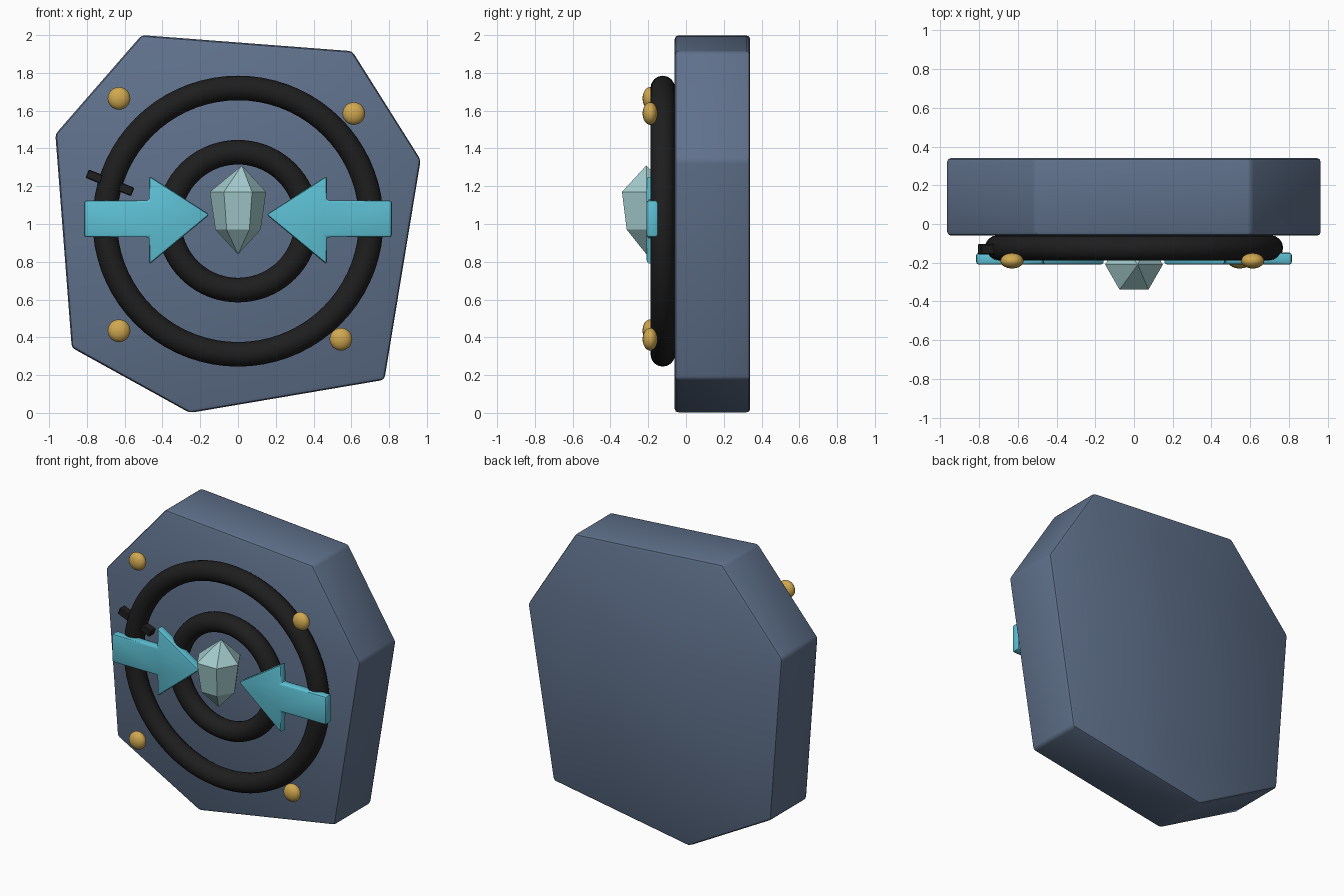
import bpy, bmesh, math
from mathutils import Matrix

if "Cube" in bpy.data.objects:
    bpy.data.objects.remove(bpy.data.objects["Cube"])


def material(name, rgb):
    m = bpy.data.materials.new(name)
    m.diffuse_color = (*rgb, 1)
    m.use_nodes = True
    m.node_tree.nodes["Principled BSDF"].inputs["Base Color"].default_value = m.diffuse_color
    return m


STONE = material("slate blue", (0.115, 0.165, 0.26))
BLACK = material("black", (0.013, 0.013, 0.013))
CYAN = material("cyan", (0.11, 0.53, 0.66))
GOLD = material("gold", (0.63, 0.39, 0.08))
CRYSTAL = material("pale crystal", (0.37, 0.60, 0.61))


def finish(ob, mat, smooth=True, bevel=0, segments=2):
    ob.data.materials.append(mat)
    bpy.ops.object.select_all(action='DESELECT')
    ob.select_set(True)
    bpy.context.view_layer.objects.active = ob
    if bevel:
        mod = ob.modifiers.new("bevel", 'BEVEL')
        mod.width, mod.segments = bevel, segments
        bpy.ops.object.modifier_apply(modifier=mod.name)
    if smooth:
        bpy.ops.object.shade_smooth_by_angle(angle=math.radians(35))
    return ob


def from_bmesh(name, bm):
    bmesh.ops.recalc_face_normals(bm, faces=bm.faces)
    me = bpy.data.meshes.new(name)
    bm.to_mesh(me)
    bm.free()
    ob = bpy.data.objects.new(name, me)
    bpy.context.collection.objects.link(ob)
    return ob


def plate(name, outline, y0, y1):
    """Extrude an (x, z) outline from y0 to y1."""
    bm = bmesh.new()
    front = [bm.verts.new((x, y0, z)) for x, z in outline]
    back = [bm.verts.new((x, y1, z)) for x, z in outline]
    bm.faces.new(front)
    bm.faces.new(back)
    n = len(outline)
    for i in range(n):
        j = (i + 1) % n
        bm.faces.new((front[i], front[j], back[j], back[i]))
    return from_bmesh(name, bm)


# Irregular seven-sided slab
slab = [(-0.51, 2.0), (0.605, 1.915), (0.967, 1.34), (0.775, 0.175),
        (-0.255, 0.0), (-0.88, 0.345), (-0.967, 1.475)]
finish(plate("stone_slab", slab, -0.06, 0.34), STONE, bevel=0.02)

# Concentric rings
for name, radius in (("outer_ring", 0.705), ("inner_ring", 0.365)):
    bpy.ops.mesh.primitive_torus_add(
        location=(0, -0.123, 1.015), rotation=(math.pi / 2, 0, 0),
        major_radius=radius, minor_radius=0.065,
        major_segments=72, minor_segments=16)
    ob = bpy.context.object
    ob.name = name
    finish(ob, BLACK)

# Short pin through the outer ring
bm = bmesh.new()
bmesh.ops.create_cube(bm, size=1, matrix=(
    Matrix.Translation((-0.678, -0.13, 1.218))
    @ Matrix.Rotation(math.radians(22), 4, 'Y')
    @ Matrix.Diagonal((0.26, 0.055, 0.048, 1))))
finish(from_bmesh("ring_pin", bm), BLACK, smooth=False, bevel=0.005, segments=1)

# Flattened corner studs
for i, (x, z) in enumerate([(-0.63, 1.665), (0.613, 1.585), (0.545, 0.39), (-0.63, 0.435)]):
    bm = bmesh.new()
    bmesh.ops.create_uvsphere(bm, u_segments=20, v_segments=12, radius=1, matrix=(
        Matrix.Translation((x, -0.19, z)) @ Matrix.Diagonal((0.06, 0.04, 0.06, 1))))
    finish(from_bmesh(f"stud_{i + 1}", bm), GOLD)

# Mirrored arrows pointing at the crystal
arrow = [(0.815, 0.93), (0.815, 1.125), (0.47, 1.125), (0.47, 1.255),
         (0.15, 1.05), (0.47, 0.785), (0.47, 0.93)]
for name, side in (("left_arrow", -1), ("right_arrow", 1)):
    outline = [(side * x, z) for x, z in arrow]
    finish(plate(name, outline, -0.21, -0.148), CYAN, bevel=0.014)

# Hexagonal crystal: top point, two rings, bottom point
bm = bmesh.new()
cy = -0.21
top = bm.verts.new((0.02, cy, 1.31))
bottom = bm.verts.new((0, cy, 0.84))
rings = [[bm.verts.new((r * math.cos(k * math.pi / 3), cy + r * math.sin(k * math.pi / 3), z))
          for k in range(6)] for r, z in ((0.149, 1.17), (0.12, 0.97))]
for k in range(6):
    j = (k + 1) % 6
    bm.faces.new((top, rings[0][k], rings[0][j]))
    bm.faces.new((rings[0][k], rings[1][k], rings[1][j], rings[0][j]))
    bm.faces.new((bottom, rings[1][j], rings[1][k]))
finish(from_bmesh("crystal", bm), CRYSTAL, smooth=False)
